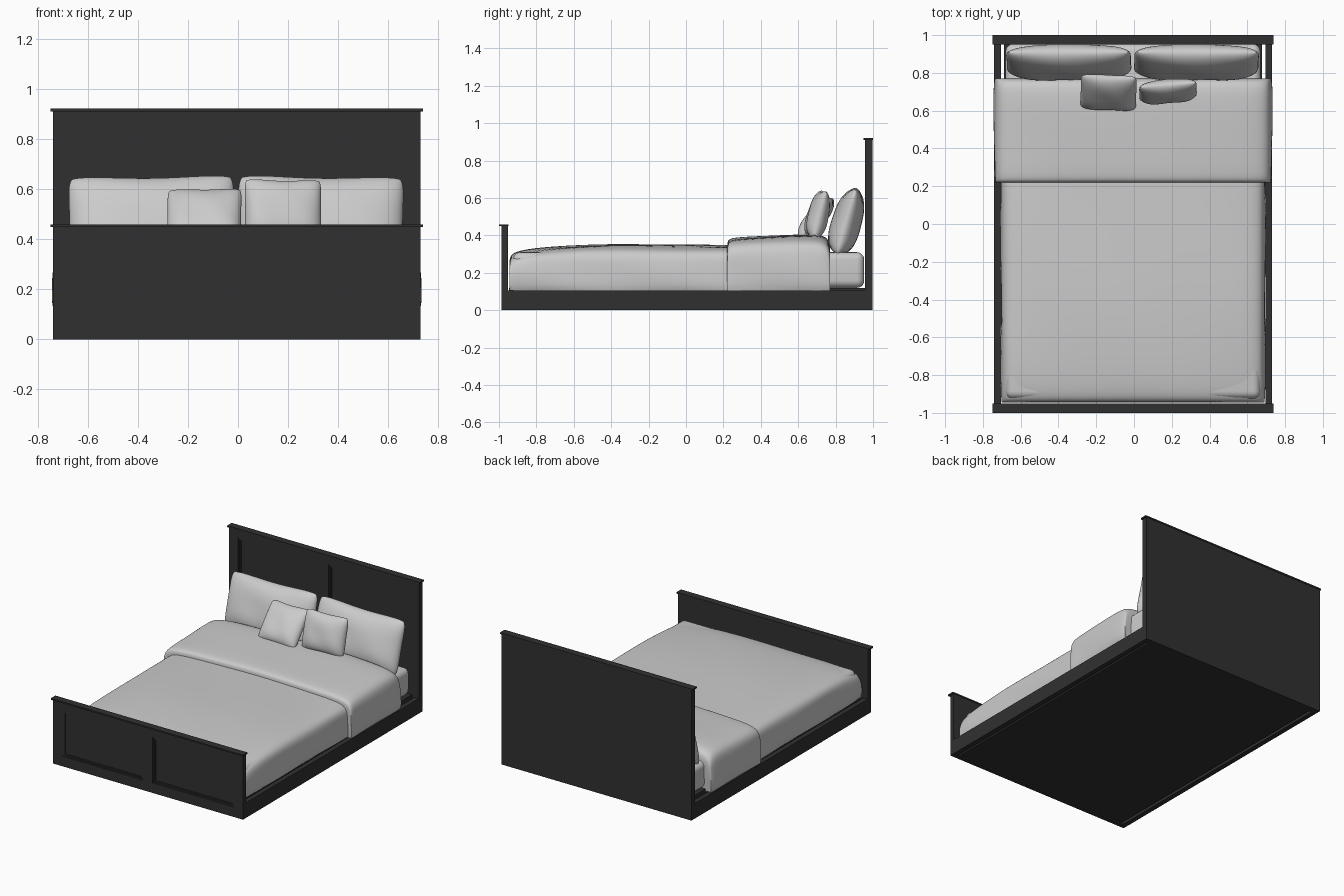
import bpy, bmesh, math
from mathutils import Matrix, Vector

if "Cube" in bpy.data.objects:
    bpy.data.objects.remove(bpy.data.objects["Cube"])

CX = -0.005  # the bed frame sits slightly left of the overall centre
dark = bpy.data.materials.new("dark_wood")
dark.diffuse_color = (0.03, 0.03, 0.03, 1)
dark.use_nodes = True
dark.node_tree.nodes["Principled BSDF"].inputs["Base Color"].default_value = dark.diffuse_color


def finish(name, bm, mat=None, smooth=False, subsurf=0):
    bmesh.ops.recalc_face_normals(bm, faces=bm.faces[:])
    me = bpy.data.meshes.new(name)
    bm.to_mesh(me)
    bm.free()
    ob = bpy.data.objects.new(name, me)
    bpy.context.collection.objects.link(ob)
    if mat:
        me.materials.append(mat)
    if smooth:
        for p in me.polygons:
            p.use_smooth = True
    if subsurf:
        m = ob.modifiers.new("subsurf", "SUBSURF")
        m.levels = m.render_levels = subsurf
    return ob


def boxes(name, spans, mat=None):
    bm = bmesh.new()
    for x0, x1, y0, y1, z0, z1 in spans:
        m = Matrix.Translation(((x0 + x1) / 2 + CX, (y0 + y1) / 2, (z0 + z1) / 2))
        bmesh.ops.create_cube(bm, size=1, matrix=m @ Matrix.Diagonal((x1 - x0, y1 - y0, z1 - z0, 1)))
    return finish(name, bm, mat)


def panelled_board(name, yf, yb, top, pz0, pz1):
    """Board with two recessed, moulded panels on its front face."""
    w, px0, px1 = 0.735, 0.036, 0.664
    r = yf + 0.012
    s = [(-w, w, r, yb, 0, top),
         (-w, w, yf, r, 0, pz0), (-w, w, yf, r, pz1, top),
         (-px0, px0, yf, r, pz0, pz1)]
    for sx in (-1, 1):
        a, b = sorted((sx * px1, sx * w))
        s.append((a, b, yf, r, pz0, pz1))
        a, b = sorted((sx * px0, sx * px1))
        # stepped moulding round the panel
        for i, (t, d) in enumerate(((0.009, 0.004), (0.017, 0.008))):
            y = yf + d
            s += [(a, a + t, y, r, pz0, pz1), (b - t, b, y, r, pz0, pz1),
                  (a + t, b - t, y, r, pz0, pz0 + t), (a + t, b - t, y, r, pz1 - t, pz1)]
    return boxes(name, s, dark)


# frame
panelled_board("headboard", 0.957, 0.997, 0.911, 0.07, 0.855)
boxes("headboard_cap", [(-0.744, 0.744, 0.95, 1.0, 0.911, 0.922)], dark)
panelled_board("footboard", -0.987, -0.953, 0.449, 0.07, 0.39)
boxes("footboard_cap", [(-0.744, 0.744, -1.0, -0.95, 0.449, 0.459)], dark)
boxes("side_rails", [(-0.735, -0.7, -0.953, 0.957, 0, 0.105),
                     (0.7, 0.735, -0.953, 0.957, 0, 0.105)], dark)
boxes("base_platform", [(-0.683, 0.683, -0.946, 0.957, 0.004, 0.12)], dark)

# mattress
mattress = boxes("mattress", [(-0.675, 0.675, -0.925, 0.953, 0.12, 0.31)])
bev = mattress.modifiers.new("bevel", "BEVEL")
bev.width, bev.segments = 0.04, 5
for p in mattress.data.polygons:
    p.use_smooth = True

# half cross-section of a draped cover: (width fraction, height fraction)
HALF = [(0.985, 0), (1.0, 0.12), (1.0, 0.38), (0.995, 0.6), (0.985, 0.75),
        (0.955, 0.86), (0.88, 0.925), (0.7, 0.965), (0.35, 0.99)]


def drape(name, rows, z0, ripple):
    """Loft the cover cross-section through rows of (y, half width, height)."""
    prof = HALF + [(0, 1)] + [(-a, b) for a, b in reversed(HALF)]
    bm = bmesh.new()
    prev = None
    for y, w, h in rows:
        ring = []
        for a, b in prof:
            k = ripple * min(1, h / 0.2)
            dx = k * math.sin(9 * y + 7 * b) * (1 if a > 0 else -1) * abs(a) * (1 - b)
            dz = k * 0.6 * math.sin(7 * y + 6 * a) * b
            ring.append(bm.verts.new((CX + a * w + dx, y, z0 + b * h + dz)))
        if prev:
            for i in range(len(ring) - 1):
                bm.faces.new((prev[i], prev[i + 1], ring[i + 1], ring[i]))
        prev = ring
    return finish(name, bm, None, True, 2)


# blanket over the mattress
drape("blanket", [(-0.94, 0.69, 0), (-0.944, 0.695, 0.07), (-0.945, 0.695, 0.15), (-0.942, 0.695, 0.18),
                  (-0.925, 0.697, 0.205), (-0.86, 0.7, 0.222), (-0.75, 0.7, 0.235), (-0.55, 0.7, 0.247),
                  (-0.35, 0.7, 0.253), (-0.1, 0.702, 0.25), (0.1, 0.702, 0.247), (0.3, 0.702, 0.245),
                  (0.6, 0.7, 0.245), (0.72, 0.69, 0.23), (0.73, 0.68, 0)], 0.103, 0.006)

# folded-back top cover
drape("folded_cover", [(0.226, 0.71, 0), (0.22, 0.728, 0.1), (0.219, 0.73, 0.24), (0.222, 0.732, 0.268),
                       (0.24, 0.735, 0.283), (0.32, 0.735, 0.29), (0.45, 0.737, 0.296), (0.58, 0.738, 0.303),
                       (0.68, 0.738, 0.305), (0.74, 0.735, 0.297), (0.766, 0.73, 0.27), (0.772, 0.728, 0.22),
                       (0.77, 0.725, 0.1), (0.765, 0.715, 0)], 0.103, 0.005)


def pillow(name, centre, w, h, t, lean, turn=0, roll=0, n=26):
    """Cushion: two puffed sheets sharing one seam, leaning back by `lean` degrees."""
    bm = bmesh.new()
    rot = (Matrix.Rotation(math.radians(turn), 3, "Z") @ Matrix.Rotation(math.radians(-lean), 3, "X")
           @ Matrix.Rotation(math.radians(roll), 3, "Y"))
    for side in (-1, 1):
        grid = []
        for i in range(n + 1):
            u = -math.cos(math.pi * i / n)
            col = []
            for j in range(n + 1):
                v = -math.cos(math.pi * j / n)
                # rounded corners, softly waved edges
                c = 1 - 0.055 * (u * v) ** 6
                x = u * w / 2 * c * (1 - 0.02 * (1 - v * v))
                z = v * h / 2 * c * (1 - 0.03 * math.cos(3 * u) * v * v)
                puff = (max(0, 1 - u ** 4) * max(0, 1 - abs(v) ** 3)) ** 0.55
                y = side * t / 2 * puff * (1 - 0.12 * v + 0.04 * math.sin(5 * u + 3 * v))
                col.append(bm.verts.new(rot @ Vector((x, y, z)) + Vector(centre)))
            grid.append(col)
        for i in range(n):
            for j in range(n):
                bm.faces.new((grid[i][j], grid[i + 1][j], grid[i + 1][j + 1], grid[i][j + 1]))
    bmesh.ops.remove_doubles(bm, verts=bm.verts[:], dist=0.0004)
    return finish(name, bm, None, True)


# sleeping pillows and scatter cushions
pillow("pillow_left", (-0.345, 0.86, 0.475), 0.67, 0.36, 0.155, 16, 0, -0.8)
pillow("pillow_right", (0.33, 0.86, 0.475), 0.67, 0.36, 0.155, 16, 0, 0.8)
pillow("cushion_left", (-0.135, 0.698, 0.49), 0.3, 0.27, 0.1, 38, -3, -1)
pillow("cushion_right", (0.18, 0.705, 0.51), 0.31, 0.26, 0.105, 14, 5, 1)
